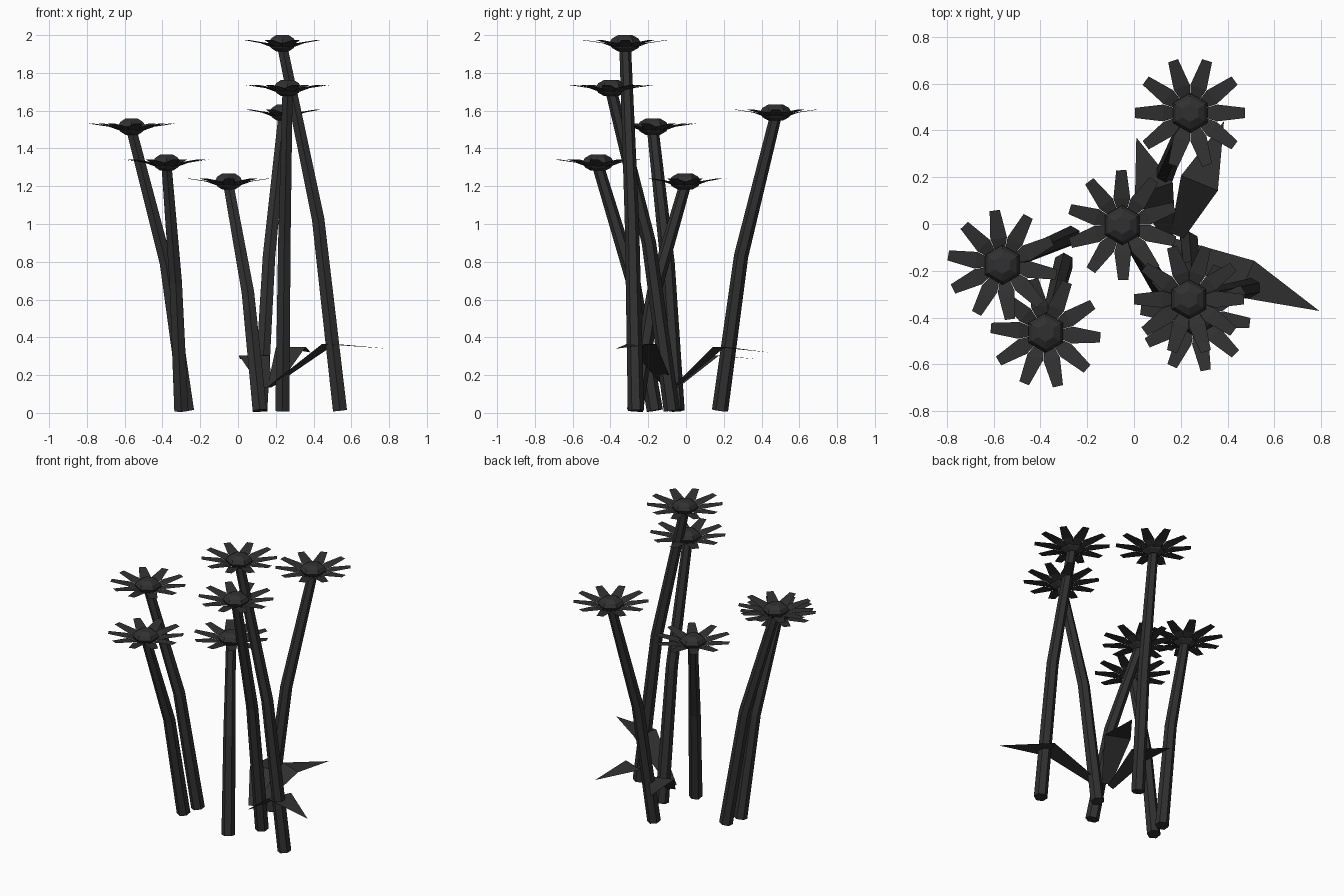
import bpy, bmesh, math
from mathutils import Vector

if "Cube" in bpy.data.objects:
    bpy.data.objects.remove(bpy.data.objects["Cube"])

mat = bpy.data.materials.new("dark_plant")
mat.diffuse_color = (0.03, 0.03, 0.03, 1)
mat.use_nodes = True
mat.node_tree.nodes["Principled BSDF"].inputs["Base Color"].default_value = mat.diffuse_color


def finish(name, bm):
    bmesh.ops.recalc_face_normals(bm, faces=bm.faces)
    me = bpy.data.meshes.new(name)
    bm.to_mesh(me)
    bm.free()
    me.materials.append(mat)
    ob = bpy.data.objects.new(name, me)
    bpy.context.collection.objects.link(ob)
    return ob


def loft(bm, rings):
    """Skin closed rings and cap both ends."""
    vs = [[bm.verts.new(p) for p in r] for r in rings]
    n = len(vs[0])
    for a, b in zip(vs, vs[1:]):
        for i in range(n):
            j = (i + 1) % n
            bm.faces.new((a[i], a[j], b[j], b[i]))
    bm.faces.new(vs[0][::-1])
    bm.faces.new(vs[-1])


def ring(c, axis, r, n=6):
    """Polygon around c, perpendicular to axis."""
    axis = axis.normalized()
    u = (Vector((0, 1, 0)) - axis * axis.y).normalized()
    v = axis.cross(u)
    return [c + (u * math.cos(t) + v * math.sin(t)) * r
            for t in (2 * math.pi * i / n for i in range(n))]


# hexagonal stem with one bend
def stem(name, base, head):
    b, h = Vector((base[0], base[1], 0.012)), Vector(head) - Vector((0, 0, 0.02))
    k = b.lerp(h, 0.38)
    k.z = h.z * 0.53
    bm = bmesh.new()
    loft(bm, [ring(b, k - b, 0.043),
              ring(k, (k - b).normalized() + (h - k).normalized(), 0.038),
              ring(h, h - k, 0.031)])
    finish(name, bm)


# faceted flower centre
def flower_centre(name, head):
    bm = bmesh.new()
    c, up = Vector(head), Vector((0, 0, 1))
    prof = [(0.038, -0.043), (0.07, -0.025), (0.085, 0), (0.07, 0.025), (0.038, 0.043)]
    loft(bm, [ring(c + up * z, up, r) for r, z in prof])
    finish(name, bm)


# ten blunt petals curving up and outward
def petals(name, head, turn):
    bm = bmesh.new()
    c = Vector(head)
    prof = [(0.04, 0.013, -0.028), (0.115, 0.036, 0.0), (0.235, 0.022, 0.017)]
    for i in range(10):
        t = math.radians(turn + 36 * i)
        d, s = Vector((math.cos(t), math.sin(t), 0)), Vector((-math.sin(t), math.cos(t), 0))
        rows = [[bm.verts.new(c + d * r + s * w * k + Vector((0, 0, z))) for k in (-1, 1)]
                for r, w, z in prof]
        for a, b in zip(rows, rows[1:]):
            bm.faces.new((a[0], b[0], b[1], a[1]))
    bmesh.ops.remove_doubles(bm, verts=bm.verts, dist=0.002)
    finish(name, bm)


# folded ground leaf: root, wide middle, pointed tip
def leaf(name, root, mid, tip):
    root, mid, tip = Vector(root), Vector(mid), Vector(tip)
    d = tip - root
    s = Vector((-d.y, d.x, 0)).normalized()
    bm = bmesh.new()
    a, b, e, f = [bm.verts.new(p) for p in
                  (root - s * 0.03, root + s * 0.03, mid + s * 0.085, mid - s * 0.085)]
    bm.faces.new((a, f, e, b))
    bm.faces.new((f, bm.verts.new(tip), e))
    finish(name, bm)


# base xy, head position, petal rotation
flowers = [
    ((-0.27, -0.05), (-0.563, -0.175, 1.515), 26),
    ((-0.30, -0.165), (-0.378, -0.465, 1.325), 31),
    ((0.115, -0.27), (-0.05, -0.005, 1.225), 19),
    ((0.54, -0.265), (0.235, -0.322, 1.957), 0),
    ((0.235, -0.075), (0.262, -0.395, 1.72), 29),
    ((0.118, 0.18), (0.24, 0.475, 1.59), 0),
]
for i, (base, head, turn) in enumerate(flowers, 1):
    stem(f"stem_{i}", base, head)
    flower_centre(f"flower_centre_{i}", head)
    petals(f"petals_{i}", head, turn)

leaf("leaf_right", (0.165, -0.09, 0.135), (0.48, -0.235, 0.365), (0.793, -0.372, 0.34))
leaf("leaf_back", (0.185, -0.05, 0.145), (0.28, 0.175, 0.35), (0.385, 0.44, 0.32))
leaf("leaf_left", (0.15, -0.05, 0.135), (0.085, 0.15, 0.305), (0.01, 0.37, 0.285))
